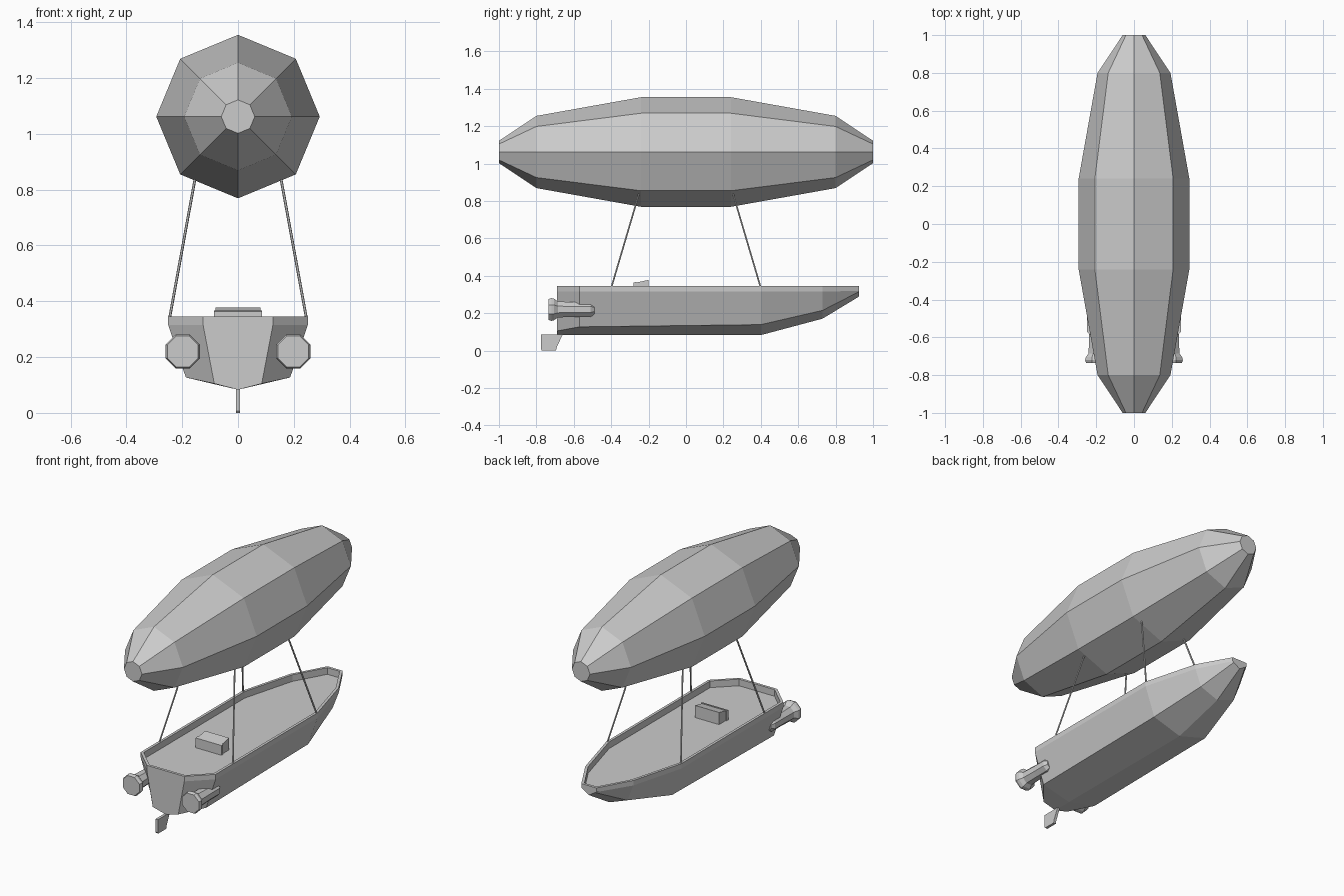
import bpy, bmesh, math
from mathutils import Vector

if "Cube" in bpy.data.objects:
    bpy.data.objects.remove(bpy.data.objects["Cube"])


def make_object(name, bm):
    bmesh.ops.recalc_face_normals(bm, faces=bm.faces[:])
    mesh = bpy.data.meshes.new(name)
    bm.to_mesh(mesh)
    bm.free()
    obj = bpy.data.objects.new(name, mesh)
    bpy.context.collection.objects.link(obj)
    return obj


def bridge(bm, a, b, closed=True):
    for i in range(len(a) if closed else len(a) - 1):
        j = (i + 1) % len(a)
        bm.faces.new((a[i], a[j], b[j], b[i]))


def lathe_y(name, profile, sides, centre=(0, 0), phase=0.0):
    """Faceted body along y from (y, radius) pairs, centred on (x, z)."""
    bm = bmesh.new()
    rings = []
    for y, r in profile:
        angles = [phase + 2 * math.pi * i / sides for i in range(sides)]
        rings.append([bm.verts.new((centre[0] + r * math.cos(a), y,
                                    centre[1] + r * math.sin(a))) for a in angles])
    for a, b in zip(rings, rings[1:]):
        bridge(bm, a, b)
    bm.faces.new(rings[0])
    bm.faces.new(rings[-1])
    return make_object(name, bm)


def prism_x(name, profile, half_width):
    """Extrude a (y, z) outline across x."""
    bm = bmesh.new()
    left = [bm.verts.new((-half_width, y, z)) for y, z in profile]
    right = [bm.verts.new((half_width, y, z)) for y, z in profile]
    bridge(bm, left, right)
    bm.faces.new(left)
    bm.faces.new(right)
    return make_object(name, bm)


def rod(name, start, end, radius):
    a, b = Vector(start), Vector(end)
    bpy.ops.mesh.primitive_cylinder_add(vertices=6, radius=radius,
                                        depth=(b - a).length, location=(a + b) / 2)
    obj = bpy.context.object
    obj.name = name
    obj.rotation_euler = (b - a).to_track_quat('Z', 'Y').to_euler()


# Gas envelope
lathe_y("envelope", [(-1, .06), (-.8, .193), (-.24, .293),
                     (.24, .293), (.8, .193), (1, .06)], 8, (0, 1.062))

# Hull stations: y, rail half width, chine half width, chine z, keel z
stations = [(-.69, .125, .085, .105, .083),
            (-.57, .25, .187, .127, .083),
            (.4, .25, .187, .139, .083),
            (.73, .16, .12, .215, .171),
            (.925, .05, .042, .315, .289)]
bm = bmesh.new()
sections = []
for y, w, wc, zc, zk in stations:
    knuckle = max(.315, zc + .005)
    half = [(w, .345), (w, knuckle), (wc, zc)]
    pts = [(-x, z) for x, z in half] + [(0, zk)] + half[::-1]
    sections.append([bm.verts.new((x, y, z)) for x, z in pts])
for a, b in zip(sections, sections[1:]):
    bridge(bm, a, b, closed=False)
bm.faces.new(sections[0])
bm.faces.new(sections[-1])
top = bm.faces.new([s[0] for s in sections] + [s[-1] for s in sections[::-1]])
bmesh.ops.recalc_face_normals(bm, faces=bm.faces[:])
# Rail and sunken deck
bmesh.ops.inset_region(bm, faces=[top], thickness=.016, use_even_offset=True)
floor = bmesh.ops.extrude_discrete_faces(bm, faces=[top])["faces"][0]
bmesh.ops.translate(bm, verts=floor.verts[:], vec=(0, 0, -.04))
make_object("hull", bm)

# Control console with sloped top and back panel
prism_x("console", [(-.275, .3), (-.275, .362), (-.2, .378), (-.2, .3)], .08)
prism_x("console_panel", [(-.28, .3), (-.28, .364), (-.265, .367), (-.265, .3)], .086)

# Thrusters and suspension ropes
for side, label in ((-1, "left"), (1, "right")):
    lathe_y("thruster_" + label,
            [(-.735, .06), (-.72, .066), (-.705, .062), (-.685, .046),
             (-.6, .043), (-.51, .043), (-.49, .028)],
            8, (side * .198, .22), math.pi / 8)
    for end, place in ((-1, "stern"), (1, "bow")):
        rod(f"rope_{label}_{place}", (side * .246, end * .4, .335),
            (side * .152, end * .248, .85), .005)

# Rudder
prism_x("rudder", [(-.775, .007), (-.775, .085), (-.69, .085), (-.66, .085),
                   (-.69, .02), (-.695, 0), (-.77, 0)], .008)
